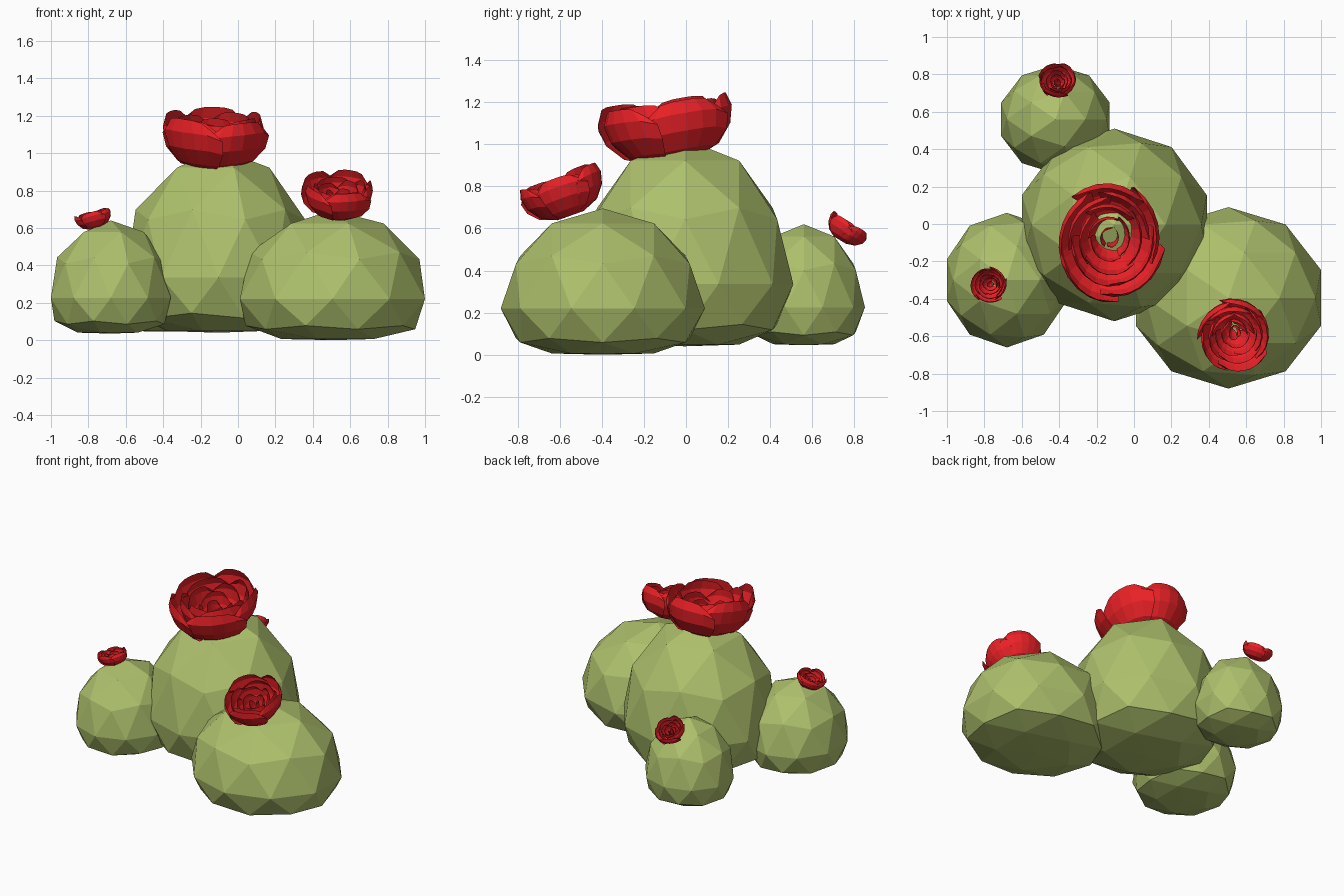
import bpy, bmesh, math, random
from mathutils import Vector

if "Cube" in bpy.data.objects:
    bpy.data.objects.remove(bpy.data.objects["Cube"])

random.seed(4)


def material(name, rgb):
    m = bpy.data.materials.new(name)
    m.diffuse_color = (*rgb, 1)
    m.use_nodes = True
    m.node_tree.nodes["Principled BSDF"].inputs["Base Color"].default_value = m.diffuse_color
    return m


GREEN = material("cactus_green", (0.42, 0.53, 0.15))
RED = material("petal_red", (0.83, 0.015, 0.02))


def finish(bm, name, mat):
    me = bpy.data.meshes.new(name)
    bm.to_mesh(me)
    bm.free()
    me.materials.append(mat)
    ob = bpy.data.objects.new(name, me)
    bpy.context.collection.objects.link(ob)
    return ob


# Cactus bodies: faceted icospheres, tall above the waist and flattened below
def body(name, x, y, waist, rx, ry, up, down):
    bm = bmesh.new()
    bmesh.ops.create_icosphere(bm, subdivisions=2, radius=1)
    for v in bm.verts:
        z = v.co.z
        h = z * up if z > 0 else math.sin(z * math.pi / 2) * down
        v.co = (x + v.co.x * rx, y + v.co.y * ry, waist + h)
    finish(bm, name, GREEN)


body("main_body", -0.105, -0.005, 0.335, 0.52, 0.515, 0.69, 0.295)
body("front_right_body", 0.505, -0.395, 0.22, 0.52, 0.485, 0.475, 0.22)
body("left_body", -0.68, -0.30, 0.225, 0.337, 0.36, 0.415, 0.19)
body("back_body", -0.42, 0.56, 0.225, 0.305, 0.29, 0.395, 0.18)

# Petal cross-section: (radius, height) from base to rim
PROFILE = [(0.32, 0.0), (0.70, 0.18), (0.92, 0.48), (0.99, 0.78), (0.93, 1.0)]
# Petal rings: count, radius, height, base height, half angle
RINGS = [(5, 0.97, 1.0, 0.0, 0.82), (4, 0.78, 0.93, 0.05, 0.95),
         (4, 0.58, 0.84, 0.08, 0.9), (3, 0.38, 0.72, 0.1, 1.1),
         (2, 0.17, 0.62, 0.1, 1.5)]


def petal(bm, angle, radius, height, base, half):
    cols = 6
    rows = []
    for k, (r, z) in enumerate(PROFILE):
        row = []
        for i in range(cols + 1):
            u = 2 * i / cols - 1
            # rounded tip, narrow foot, one edge tucked under its neighbour
            width = half * (0.75, 0.95, 1.0, 0.97, 0.72)[k]
            a = angle + u * width
            rr = radius * r * (1 + 0.05 * u)
            zz = base + z * (height - base) * (1 - 0.16 * u ** 4)
            row.append(bm.verts.new((rr * math.cos(a), rr * math.sin(a), zz)))
        rows.append(row)
    for lo, hi in zip(rows, rows[1:]):
        for i in range(cols):
            bm.faces.new((lo[i], lo[i + 1], hi[i + 1], hi[i]))


# Flowers: nested petal rings around an open centre, leaning along an axis
def flower(name, base, axis, rx, ry, height, spin):
    bm = bmesh.new()
    for n, (count, rad, h, b, half) in enumerate(RINGS):
        for i in range(count):
            a = spin + n * 0.6 + i * math.tau / count
            petal(bm, a, rad * random.uniform(0.95, 1.05),
                  h * random.uniform(0.92, 1.05), b, half)
    for v in bm.verts:
        v.co = (v.co.x * rx, v.co.y * ry, v.co.z * height)
    ob = finish(bm, name, RED)
    ob.location = base
    ob.rotation_mode = 'QUATERNION'
    ob.rotation_quaternion = Vector((0, 0, 1)).rotation_difference(Vector(axis))


flower("main_flower", (-0.13, -0.05, 0.92), (0, -0.17, 1), 0.29, 0.325, 0.30, 0.3)
flower("front_right_flower", (0.54, -0.55, 0.66), (0, -0.36, 1), 0.195, 0.205, 0.20, 1.2)
flower("left_flower", (-0.755, -0.32, 0.60), (-0.3, -0.05, 1), 0.103, 0.098, 0.09, 0.8)
flower("back_flower", (-0.41, 0.73, 0.545), (0, 0.6, 1), 0.105, 0.105, 0.10, 2.0)
